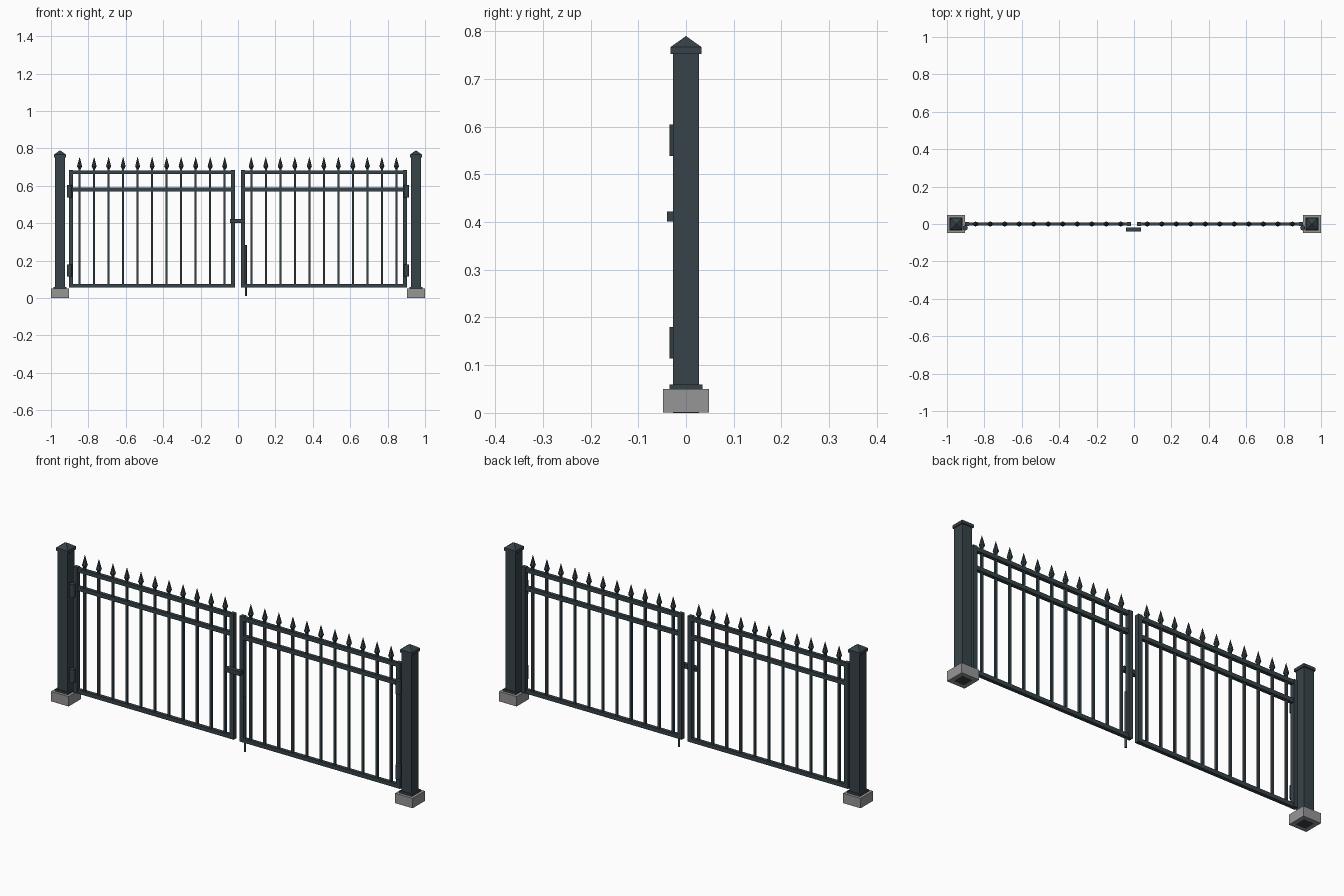
import bpy
import bmesh
from math import radians
from mathutils import Matrix

cube = bpy.data.objects.get("Cube")
if cube:
    bpy.data.objects.remove(cube, do_unlink=True)


def material(name, rgb):
    mat = bpy.data.materials.new(name)
    mat.use_nodes = True
    mat.diffuse_color = (*rgb, 1)
    mat.node_tree.nodes["Principled BSDF"].inputs["Base Color"].default_value = (*rgb, 1)
    return mat


STEEL = material("dark_slate_steel", (0.038, 0.056, 0.066))
CONCRETE = material("grey_concrete", (0.30, 0.305, 0.30))


def add_box(bm, x, y, z):
    """Box spanning the given (low, high) ranges."""
    spans = (x, y, z)
    centre = [(a + b) / 2 for a, b in spans]
    size = [abs(b - a) for a, b in spans]
    matrix = Matrix.Translation(centre) @ Matrix.Diagonal((*size, 1))
    bmesh.ops.create_cube(bm, size=1, matrix=matrix)


def add_cone(bm, x, y, z, r1, r2, sides, turn=0):
    """Upright cone, cylinder or pyramid between two heights."""
    matrix = Matrix.Translation((x, y, (z[0] + z[1]) / 2)) @ Matrix.Rotation(radians(turn), 4, "Z")
    bmesh.ops.create_cone(bm, cap_ends=True, segments=sides, radius1=r1, radius2=r2,
                          depth=z[1] - z[0], matrix=matrix)


def finish(name, bm, mat, smooth=False):
    mesh = bpy.data.meshes.new(name)
    bm.to_mesh(mesh)
    bm.free()
    mesh.materials.append(mat)
    obj = bpy.data.objects.new(name, mesh)
    bpy.context.collection.objects.link(obj)
    if smooth:
        bpy.ops.object.select_all(action="DESELECT")
        obj.select_set(True)
        bpy.context.view_layer.objects.active = obj
        bpy.ops.object.shade_smooth_by_angle(angle=radians(40))
    return obj


def around(centre, half):
    return (centre - half, centre + half)


POST_X = 0.9515
OUTER, INNER = 0.893, 0.027      # stile centres
FIRST, STEP, COUNT = 0.071, 0.0776, 11

for side, s in (("right", -1), ("left", 1)):
    px = s * POST_X

    # Concrete footing, just clear of the post's buried end
    bm = bmesh.new()
    add_box(bm, around(px, 0.0485), around(0, 0.0485), (0.0005, 0.05))
    finish(side + "_footing", bm, CONCRETE)

    # Post with base plate
    bm = bmesh.new()
    add_box(bm, around(px, 0.0275), around(0, 0.0275), (0, 0.753))
    add_box(bm, around(px, 0.035), around(0, 0.035), (0.05, 0.06))
    finish(side + "_post", bm, STEEL)

    # Pyramid cap
    bm = bmesh.new()
    add_box(bm, around(px, 0.0325), around(0, 0.0325), (0.752, 0.767))
    add_cone(bm, px, 0, (0.767, 0.79), 0.0325 * 2 ** 0.5, 0, 4, 45)
    finish(side + "_post_cap", bm, STEEL)

    # Leaf frame: two stiles and three rails
    bm = bmesh.new()
    for x in (OUTER, INNER):
        add_box(bm, around(s * x, 0.011), around(0, 0.011), (0.057, 0.685))
    for z in (0.066, 0.58, 0.672):
        add_box(bm, around(s * (OUTER + INNER) / 2, (OUTER - INNER) / 2),
                around(0, 0.009), around(z, 0.01))
    finish(side + "_leaf_frame", bm, STEEL)

    # Pickets and their spear points
    bars, spears = bmesh.new(), bmesh.new()
    for i in range(COUNT):
        x = s * (FIRST + i * STEP)
        add_box(bars, around(x, 0.0055), around(0, 0.0055), (0.066, 0.702))
        add_cone(spears, x, 0, (0.69, 0.704), 0.006, 0.0135, 8)
        add_cone(spears, x, 0, (0.704, 0.756), 0.0135, 0, 8)
    finish(side + "_pickets", bars, STEEL)
    finish(side + "_spear_points", spears, STEEL, True)

    # Hinge barrels
    bm = bmesh.new()
    for z in (0.147, 0.572):
        add_cone(bm, s * 0.902, -0.021, around(z, 0.033), 0.0135, 0.0135, 12)
    finish(side + "_hinges", bm, STEEL, True)

# Latch bar across the meeting stiles
bm = bmesh.new()
add_box(bm, around(-0.003, 0.041), (-0.04, -0.018), (0.401, 0.422))
finish("latch", bm, STEEL)

# Drop bolt beside the left leaf's meeting stile
bm = bmesh.new()
add_cone(bm, 0.042, -0.004, (0.01, 0.285), 0.0055, 0.0055, 10)
finish("drop_bolt", bm, STEEL, True)
